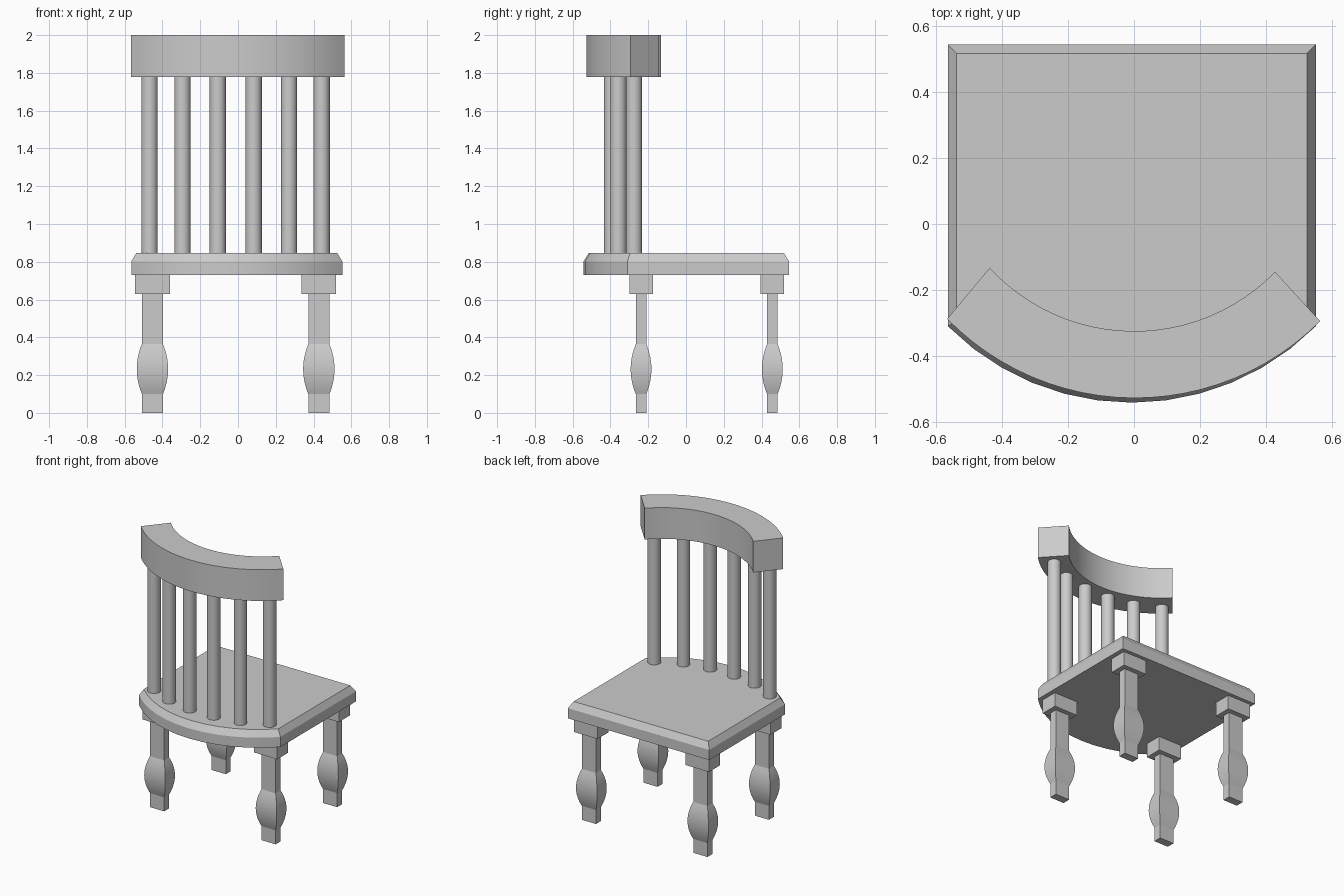
import bpy, bmesh, math
from mathutils import Vector

cube = bpy.data.objects.get("Cube")
if cube:
    bpy.data.objects.remove(cube, do_unlink=True)

grey = bpy.data.materials.new("plain grey")
grey.use_nodes = True
grey.diffuse_color = (0.6, 0.6, 0.6, 1)
grey.node_tree.nodes["Principled BSDF"].inputs["Base Color"].default_value = (0.6, 0.6, 0.6, 1)
parts = []


def loft(name, rings):
    """Closed solid through a stack of (outline, height) rings."""
    bm = bmesh.new()
    loops = [[bm.verts.new((x, y, z)) for x, y in outline] for outline, z in rings]
    for low, high in zip(loops, loops[1:]):
        for i in range(len(low)):
            j = (i + 1) % len(low)
            bm.faces.new((low[i], low[j], high[j], high[i]))
    bm.faces.new(loops[0][::-1])
    bm.faces.new(loops[-1])
    bmesh.ops.recalc_face_normals(bm, faces=bm.faces)
    mesh = bpy.data.meshes.new(name)
    bm.to_mesh(mesh)
    bm.free()
    mesh.materials.append(grey)
    obj = bpy.data.objects.new(name, mesh)
    bpy.context.collection.objects.link(obj)
    parts.append(obj)


def arc(start, end, apex_y, n):
    """Points on a circular arc that sags to apex_y midway between its ends."""
    a, b = Vector(start), Vector(end)
    mid, half = (a + b) / 2, (b - a).length / 2
    sag = mid.y - apex_y
    radius = (half * half + sag * sag) / (2 * sag)
    sweep = math.asin(half / radius)
    along = (b - a).normalized()
    down = Vector((along.y, -along.x))
    centre = mid - down * (radius - sag)
    angles = [sweep * (2 * i / n - 1) for i in range(n + 1)]
    return [tuple(centre + radius * (along * math.sin(t) + down * math.cos(t))) for t in angles]


def rectangle(x, y, hx, hy):
    return [(x - hx, y - hy), (x + hx, y - hy), (x + hx, y + hy), (x - hx, y + hy)]


def seat_outline(left, right, back, side_y, front):
    return arc((left, side_y), (right, side_y), front, 12) + [(right, back), (left, back)]


# Seat with curved edge and chamfered rim
lower = seat_outline(-0.565, 0.552, 0.545, -0.31, -0.542)
upper = seat_outline(-0.538, 0.525, 0.518, -0.295, -0.514)
loft("seat", [(lower, 0.73), (lower, 0.802), (upper, 0.847)])

# Curved top rail
outer = arc((-0.567, -0.288), (0.565, -0.295), -0.528, 24)
inner = arc((-0.438, -0.133), (0.428, -0.145), -0.325, 24)
rail = outer + inner[::-1]
loft("top_rail", [(rail, 1.777), (rail, 2.0)])

# Round spindles along the arc of the back
spindles = [(-0.468, -0.277), (-0.294, -0.355), (-0.107, -0.392),
            (0.083, -0.392), (0.27, -0.358), (0.443, -0.275)]
for i, (x, y) in enumerate(spindles):
    circle = [(x + 0.043 * math.cos(k * math.tau / 32), y + 0.043 * math.sin(k * math.tau / 32))
              for k in range(32)]
    loft(f"spindle_{i + 1}", [(circle, 0.84), (circle, 1.79)])

# Rectangular legs with a swollen section, each under a square block
for end, y in (("front", -0.238), ("back", 0.457)):
    for side, x in (("right", -0.453), ("left", 0.428)):
        rings = [(rectangle(x, y, 0.056, 0.028), 0)]
        for k in range(13):
            t = k / 6 - 1
            swell = 0.027 * (1 - t * t)
            rings.append((rectangle(x, y, 0.056 + swell, 0.028 + swell), 0.232 + 0.132 * t))
        rings.append((rectangle(x, y, 0.056, 0.028), 0.64))
        loft(f"{end}_{side}_leg", rings)
        block = rectangle(x, y, 0.092, 0.062)
        loft(f"{end}_{side}_leg_block", [(block, 0.63), (block, 0.735)])

# Smooth the curved surfaces, keep the corners crisp
bpy.ops.object.select_all(action="DESELECT")
for obj in parts:
    obj.select_set(True)
bpy.context.view_layer.objects.active = parts[0]
bpy.ops.object.shade_smooth_by_angle(angle=math.radians(15))
